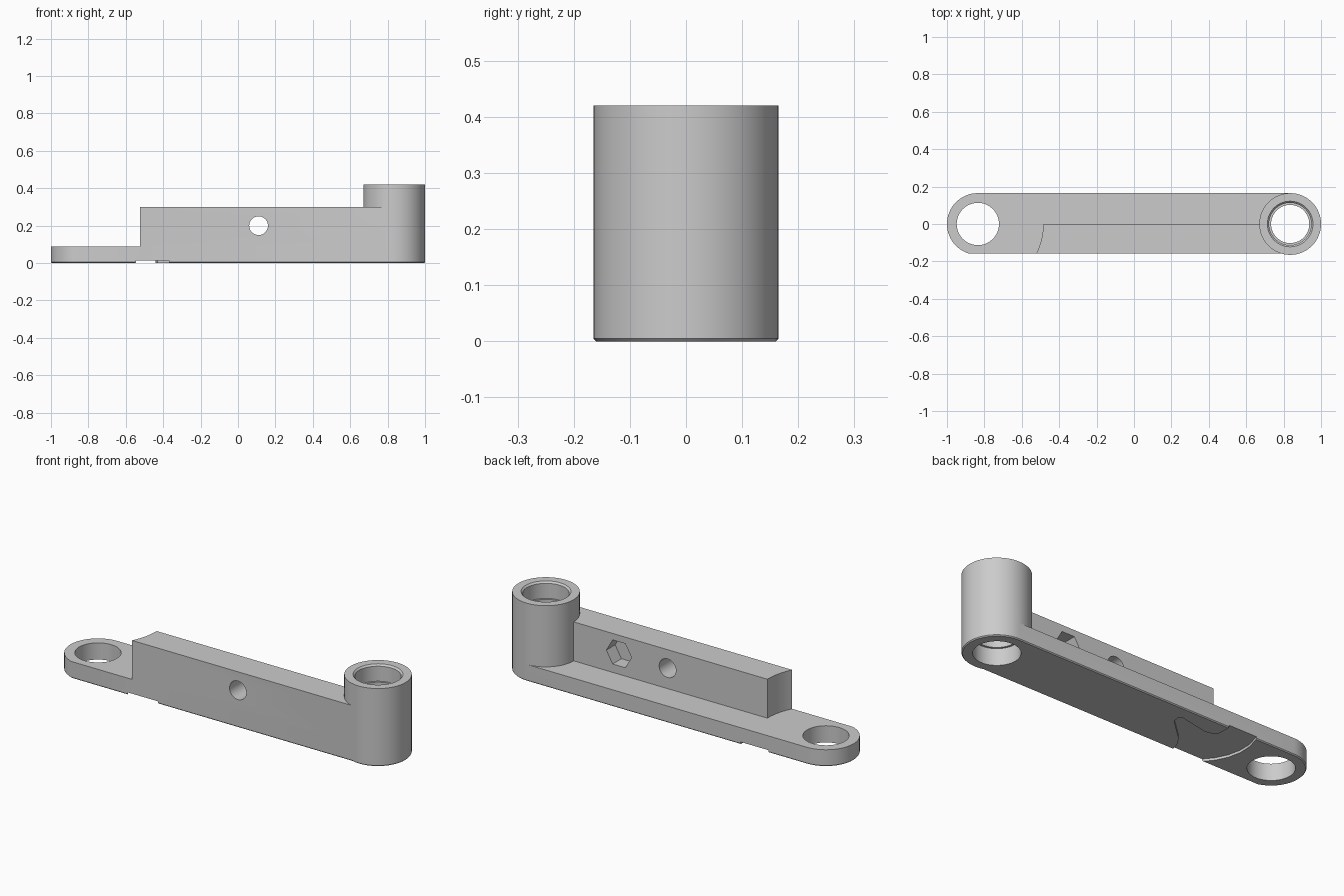
import bpy, bmesh
from math import sin, cos, pi, asin
from mathutils import Matrix

cube = bpy.data.objects.get("Cube")
if cube:
    bpy.data.objects.remove(cube, do_unlink=True)

grey = bpy.data.materials.new("plain_grey")
grey.use_nodes = True
grey.diffuse_color = (0.6, 0.6, 0.6, 1)
grey.node_tree.nodes["Principled BSDF"].inputs["Base Color"].default_value = grey.diffuse_color

STEPS = 64
PIVOT = 0.835      # distance of each pivot from the middle
R = 0.165          # outer radius of the ends
BORE = 0.113
FRONT = -R * sin(2 * pi * 13 / STEPS)   # flat front side


def arc(cx, r, first, last):
    return [(cx + r * cos(2 * pi * i / STEPS), r * sin(2 * pi * i / STEPS))
            for i in range(first, last)]


def circle(cx, r):
    return arc(cx, r, 0, STEPS)


def loft(name, layers, matrix=None):
    """Closed solid through (outline, height) layers."""
    bm = bmesh.new()
    rings = [[bm.verts.new((x, y, z)) for x, y in pts] for pts, z in layers]
    for low, high in zip(rings, rings[1:]):
        for i in range(len(low)):
            j = (i + 1) % len(low)
            bm.faces.new((low[i], low[j], high[j], high[i]))
    bm.faces.new(rings[0][::-1])
    bm.faces.new(rings[-1])
    if matrix:
        bm.transform(matrix)
    bmesh.ops.recalc_face_normals(bm, faces=bm.faces)
    mesh = bpy.data.meshes.new(name)
    bm.to_mesh(mesh)
    bm.free()
    mesh.materials.append(grey)
    ob = bpy.data.objects.new(name, mesh)
    bpy.context.collection.objects.link(ob)
    return ob


def combine(target, other, operation):
    bpy.context.view_layer.objects.active = target
    mod = target.modifiers.new(operation, 'BOOLEAN')
    mod.operation = operation
    mod.solver = 'EXACT'
    mod.object = other
    bpy.ops.object.modifier_apply(modifier=mod.name)
    bpy.data.objects.remove(other, do_unlink=True)


def slab(r):
    return arc(PIVOT, r, -19, 17) + arc(-PIVOT, r, 16, 46)


# Base plate with a fine bevel under it
arm = loft("link_arm", [(slab(R - 0.005), 0), (slab(R), 0.005), (slab(R), 0.09)])

# Upright wall, hollowed at its end around the open pivot
swing = 0.35
sweep = asin(FRONT / swing)
end = [(-PIVOT + swing * cos(sweep * t / 10), swing * sin(sweep * t / 10)) for t in range(11)]
wall = end + [(0.8, FRONT), (0.8, 0)]
combine(arm, loft("wall", [(wall, 0.04), (wall, 0.3)]), 'UNION')

# Tall pivot tower
combine(arm, loft("tower", [(circle(PIVOT, R), 0.04), (circle(PIVOT, R), 0.42)]), 'UNION')

# Open pivot hole
combine(arm, loft("pivot_hole", [(circle(-PIVOT, BORE), -0.1), (circle(-PIVOT, BORE), 0.2)]), 'DIFFERENCE')

# Stepped tower bore: seats at both ends, narrower lip between
bore = [(BORE, -0.1), (BORE, 0.09), (0.102, 0.09), (0.102, 0.33),
        (BORE, 0.33), (BORE, 0.411), (0.122, 0.42), (0.122, 0.5)]
combine(arm, loft("tower_bore", [(circle(PIVOT, r), z) for r, z in bore]), 'DIFFERENCE')

# Round cross hole and blind hexagonal pocket in the wall
upright = Matrix.Translation((0, 0, 0.2)) @ Matrix.Rotation(pi / 2, 4, 'X')
round_hole = circle(0.11, 0.05)
combine(arm, loft("cross_hole", [(round_hole, -0.1), (round_hole, 0.3)], upright), 'DIFFERENCE')
hexagon = [(0.4 + 0.075 * cos(pi * i / 3), 0.075 * sin(pi * i / 3)) for i in range(6)]
combine(arm, loft("hex_pocket", [(hexagon, -0.1), (hexagon, 0.075)], upright), 'DIFFERENCE')

# Shallow clearance recess underneath
recess = [(-0.53, -0.2), (-0.54, -0.165), (-0.585, -0.11), (-0.615, -0.05), (-0.63, 0.02),
          (-0.628, 0.09), (-0.607, 0.165), (-0.595, 0.2), (-0.44, 0.2), (-0.44, 0.165),
          (-0.44, 0.1), (-0.43, 0.075), (-0.38, 0.063), (-0.22, 0.095), (-0.2, 0.08),
          (-0.204, 0.048), (-0.326, -0.064), (-0.355, -0.11), (-0.37, -0.165), (-0.37, -0.2)]
combine(arm, loft("recess", [(recess, -0.05), (recess, 0.013)]), 'DIFFERENCE')

# Smooth the round walls, keep the edges crisp
bpy.ops.object.select_all(action='DESELECT')
arm.select_set(True)
bpy.context.view_layer.objects.active = arm
bpy.ops.object.shade_smooth_by_angle(angle=pi / 7)
